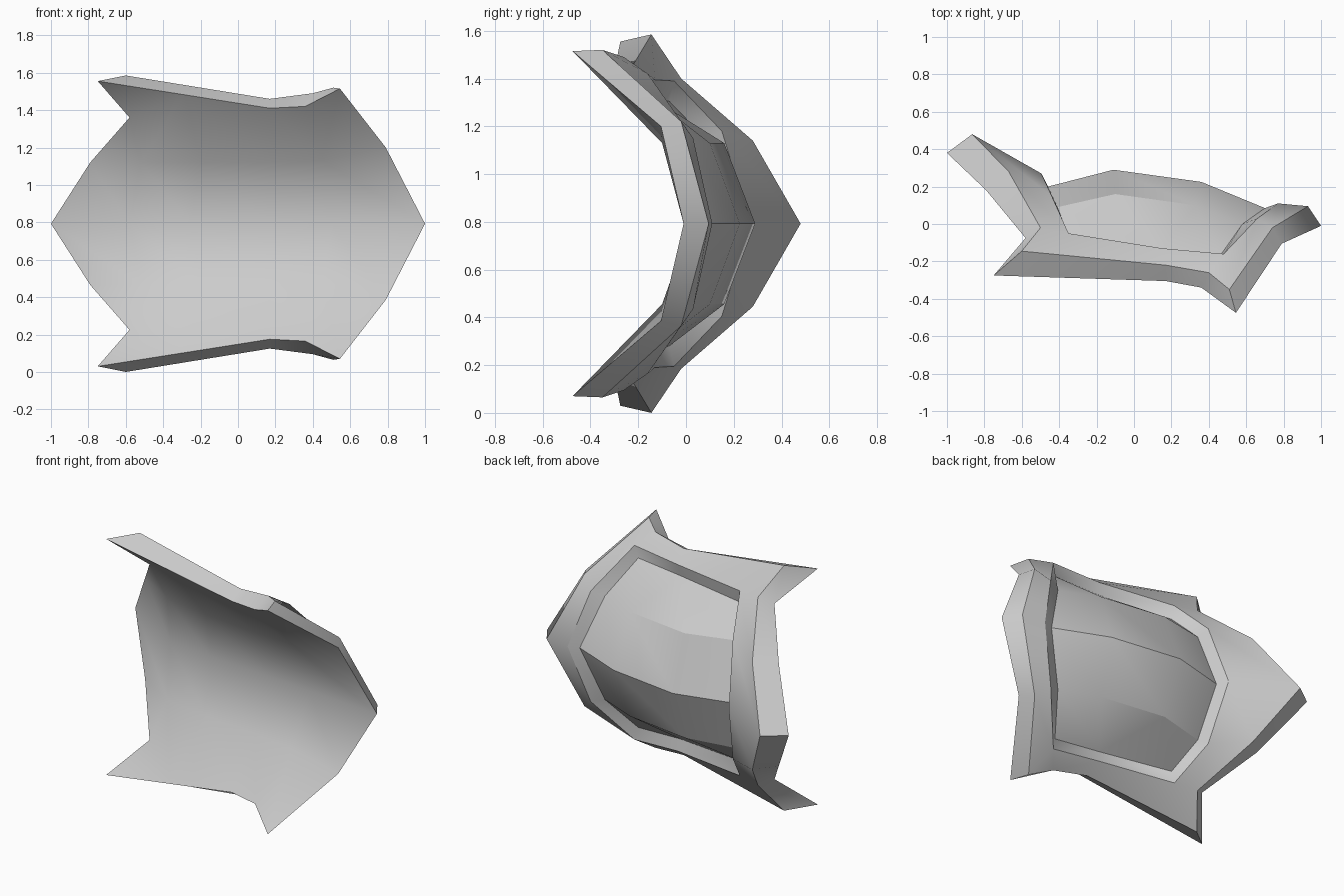
import bpy, math
from mathutils import Vector

if "Cube" in bpy.data.objects:
    bpy.data.objects.remove(bpy.data.objects["Cube"])

MID = 0.7925  # mirror height

grey = bpy.data.materials.new("plain grey")
grey.diffuse_color = (0.6, 0.6, 0.6, 1)
grey.use_nodes = True
grey.node_tree.nodes["Principled BSDF"].inputs["Base Color"].default_value = grey.diffuse_color


def part(name, points, faces, facing, angle):
    """Upper half from points and faces, mirrored downwards. facing = wanted y sign (0 keeps order)."""
    upper = [Vector(p) for p in points]
    verts, low = list(upper), {}
    for i, v in enumerate(upper):
        if abs(v.z - MID) < 0.001:
            low[i] = i
        else:
            low[i] = len(verts)
            verts.append(Vector((v.x, v.y, 2 * MID - v.z)))
    polys = []
    for f in faces:
        f = list(f)
        n = sum((upper[f[i]].cross(upper[f[(i + 1) % len(f)]]) for i in range(len(f))), Vector())
        if facing and n.y * facing < 0:
            f.reverse()
        polys += [f, [low[i] for i in reversed(f)]]
    me = bpy.data.meshes.new(name)
    me.from_pydata(verts, [], polys)
    me.materials.append(grey)
    ob = bpy.data.objects.new(name, me)
    bpy.context.collection.objects.link(ob)
    bpy.ops.object.select_all(action='DESELECT')
    ob.select_set(True)
    bpy.context.view_layer.objects.active = ob
    bpy.ops.object.shade_smooth_by_angle(angle=math.radians(angle))


def strip(n):
    return [(i, i + 1, n + i + 1, n + i) for i in range(n - 1)]


# outlines from the left tip over the top to the right tip
front = [(-1, .38, MID), (-.79, .18, 1.12), (-.58, -.075, 1.36), (-.75, -.275, 1.555), (.17, -.305, 1.41),
         (.36, -.34, 1.42), (.545, -.475, 1.515), (.79, -.105, 1.2), (1, -.01, MID)]
back = [(-.865, .48, MID), (-.67, .28, 1.14), (-.50, -.02, 1.40), (-.60, -.145, 1.585), (.17, -.22, 1.46),
        (.40, -.26, 1.49), (.51, -.35, 1.52), (.74, -.02, 1.22), (.93, .095, MID)]
rim = [(-.495, .27, MID), (-.44, .15, 1.18), (-.35, -.05, 1.39), (.15, -.13, 1.395), (.48, -.16, 1.42),
       (.66, .03, 1.15), (.77, .11, MID)]
inner = [(-.46, .20, MID), (-.41, .09, 1.14), (-.345, -.07, 1.305), (.14, -.145, 1.32), (.46, -.17, 1.34),
         (.58, 0, 1.127), (.70, .085, MID)]

# concave front face: outline, one edge point, middle row, upper row
front_inside = [(-.29, -.29, 1.4825),
                (-.58, .13, MID), (-.25, .08, MID), (.17, .05, MID), (.5, .02, MID),
                (-.52, .02, 1.12), (-.2, -.035, 1.12), (.17, -.07, 1.12), (.45, -.10, 1.13)]
part("front_face", front + front_inside,
     [(0, 1, 14, 10), (10, 14, 15, 11), (11, 15, 16, 12), (12, 16, 17, 13), (13, 17, 7, 8),
      (1, 2, 14), (2, 3, 9), (2, 9, 14), (14, 9, 15), (15, 9, 4, 16), (16, 4, 5, 17),
      (17, 5, 6), (17, 6, 7)], -1, 60)

# bevelled band round the outside
part("edge_band", front + back, strip(9), 0, 70)

# back face from the outline to the rim of the recess
part("back_face", back + rim,
     [(0, 1, 10, 9), (1, 2, 11, 10), (2, 3, 11), (3, 4, 12, 11), (4, 5, 13, 12),
      (5, 6, 13), (6, 7, 14, 13), (7, 8, 15, 14)], 1, 40)

# groove between the rim and the pad
part("groove", rim + inner, strip(7), 1, 60)

# raised back pad with a middle ridge
part("back_pad", inner + [(-.11, .29, MID), (.36, .225, MID), (-.1, .16, 1.13), (.33, .10, 1.13)],
     [(0, 1, 9, 7), (7, 9, 10, 8), (8, 10, 5, 6), (1, 2, 3, 9), (9, 3, 10), (10, 3, 4, 5)], 1, 34)
